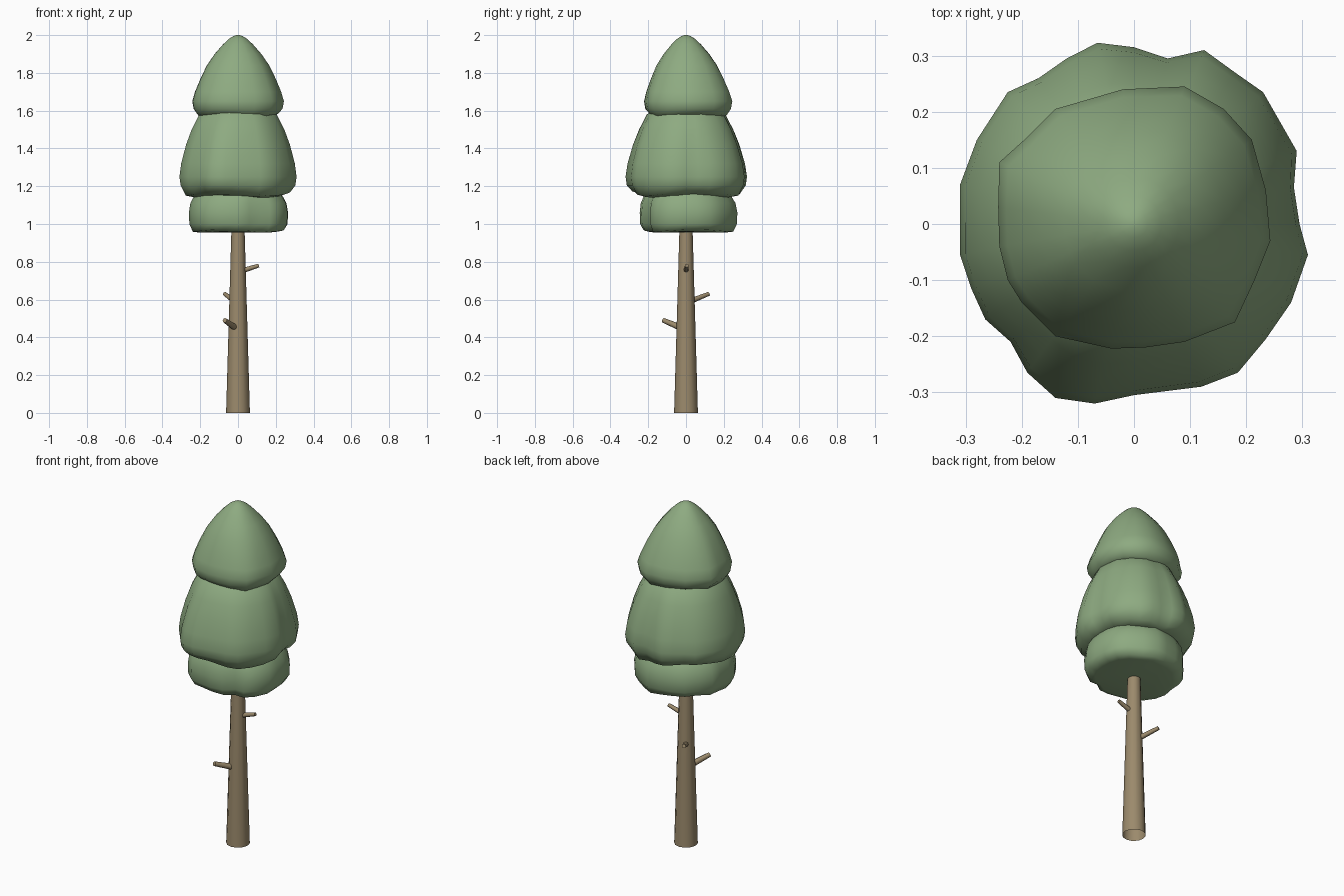
import bpy, bmesh, math
from mathutils import Vector

if "Cube" in bpy.data.objects:
    bpy.data.objects.remove(bpy.data.objects["Cube"])


def material(name, rgb):
    m = bpy.data.materials.new(name)
    m.diffuse_color = (*rgb, 1)
    m.use_nodes = True
    m.node_tree.nodes["Principled BSDF"].inputs["Base Color"].default_value = m.diffuse_color
    return m


GREEN = material("leaf green", (0.27, 0.405, 0.22))
BARK = material("bark brown", (0.33, 0.255, 0.15))


def finish(name, bm, mat, angle):
    bmesh.ops.recalc_face_normals(bm, faces=bm.faces)
    me = bpy.data.meshes.new(name)
    bm.to_mesh(me)
    bm.free()
    ob = bpy.data.objects.new(name, me)
    bpy.context.collection.objects.link(ob)
    me.materials.append(mat)
    bpy.ops.object.select_all(action='DESELECT')
    ob.select_set(True)
    bpy.context.view_layer.objects.active = ob
    bpy.ops.object.shade_smooth_by_angle(angle=math.radians(angle))
    return ob


def loft(rings, cap_start, cap_end):
    bm = bmesh.new()
    loops = [[bm.verts.new(p) for p in r] for r in rings]
    n = len(loops[0])
    for a, b in zip(loops, loops[1:]):
        for i in range(n):
            j = (i + 1) % n
            bm.faces.new((a[i], a[j], b[j], b[i]))
    if cap_start:
        bm.faces.new(loops[0][::-1])
    if cap_end:
        bm.faces.new(loops[-1])
    return bm


def tier(name, outline, profile, wave):
    """Leaf tier: profile rows are (z, radius scale, amount of the wavy outline)."""
    pts = sorted((math.atan2(y, x), math.hypot(x, y)) for x, y in outline)
    mean = sum(r for _, r in pts) / len(pts)
    rings = []
    for z, s, w in profile:
        rings.append([(s * (mean + (r - mean) * w) * math.cos(a),
                       s * (mean + (r - mean) * w) * math.sin(a),
                       z + wave * w * math.sin(3 * a + 1) * (z < profile[2][0]))
                      for a, r in pts])
    return finish(name, loft(rings, True, True), GREEN, 60)


def tube(name, a, b, ra, rb, sides, caps):
    a, b = Vector(a), Vector(b)
    q = (b - a).to_track_quat('Z', 'Y')
    rings = [[c + q @ Vector((r * math.cos(t), r * math.sin(t), 0))
              for t in (2 * math.pi * i / sides for i in range(sides))]
             for c, r in ((a, ra), (b, rb))]
    return finish(name, loft(rings, *caps), BARK, 50)


# trunk and broken branch stubs
tube("trunk", (0, 0, 0), (0, 0, 1.0), 0.063, 0.034, 12, (False, True))
tube("stub_right", (0.02, 0, 0.752), (0.11, 0.004, 0.78), 0.014, 0.01, 8, (True, True))
tube("stub_back", (-0.015, 0.02, 0.59), (-0.07, 0.12, 0.63), 0.015, 0.011, 8, (True, True))
tube("stub_front", (-0.01, -0.02, 0.448), (-0.07, -0.12, 0.49), 0.018, 0.013, 8, (True, True))

# lower leaf tier
low = [(.265, -.01), (.262, .06), (.245, .13), (.2, .19), (.13, .235), (.06, .272),
       (-.01, .262), (-.08, .25), (-.15, .225), (-.2, .165), (-.25, .11), (-.25, .04),
       (-.26, -.03), (-.245, -.1), (-.21, -.165), (-.15, -.22), (-.08, -.235),
       (-.01, -.245), (.06, -.235), (.115, -.19), (.17, -.19), (.22, -.15), (.262, -.08)]
tier("leaves_lower", low,
     [(.958, .78, .6), (.965, .92, 1), (1.0, .99, 1), (1.06, 1.0, 1), (1.11, .97, .9),
      (1.15, .89, .7), (1.2, .75, .5)], .006)

# middle leaf tier
mid = [(.31, -.055), (.28, -.14), (.235, -.205), (.185, -.265), (.12, -.29), (0, -.305),
       (-.07, -.32), (-.14, -.31), (-.19, -.265), (-.22, -.21), (-.265, -.17),
       (-.29, -.115), (-.31, -.055), (-.31, .07), (-.28, .15), (-.225, .235), (-.17, .26),
       (-.12, .295), (-.065, .323), (0, .315), (.06, .295), (.125, .31), (.18, .27),
       (.23, .235), (.29, .13), (.285, .065), (.295, 0)]
tier("leaves_middle", mid,
     [(1.148, .74, .6), (1.162, .89, 1), (1.205, .98, 1), (1.25, 1.0, 1), (1.32, .97, .9),
      (1.42, .885, .7), (1.5, .79, .5), (1.58, .66, .4), (1.62, .5, .3)], .012)

# top leaf tier
top = [(.243, -.03), (.235, .06), (.21, .15), (.16, .205), (.09, .245), (-.02, .24),
       (-.14, .205), (-.19, .155), (-.24, .11), (-.242, .03), (-.24, -.04), (-.225, -.1),
       (-.2, -.14), (-.14, -.2), (-.04, -.222), (.02, -.22), (.09, -.21), (.18, -.175),
       (.215, -.1)]
tier("leaves_top", top,
     [(1.572, .8, .7), (1.582, .88, 1), (1.61, .97, 1), (1.65, 1.0, 1), (1.7, .94, .9),
      (1.77, .82, .8), (1.84, .68, .6), (1.9, .51, .5), (1.95, .33, .4),
      (1.98, .2, .3), (1.995, .1, .2), (2.0, .03, 0)], .006)
